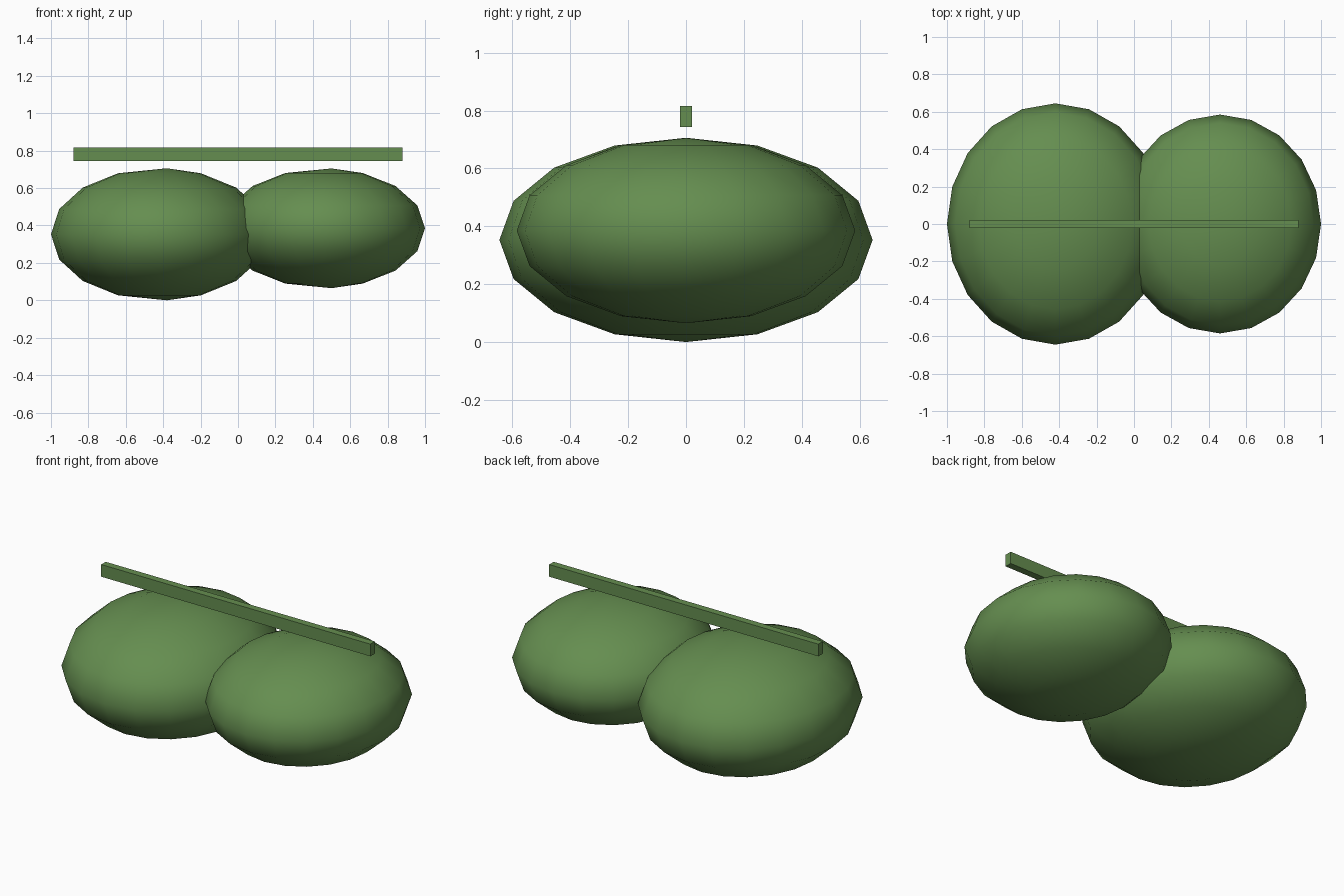
import bpy

if "Cube" in bpy.data.objects:
    bpy.data.objects.remove(bpy.data.objects["Cube"])


def green(name, color):
    m = bpy.data.materials.new(name)
    m.diffuse_color = color
    m.use_nodes = True
    m.node_tree.nodes["Principled BSDF"].inputs["Base Color"].default_value = m.diffuse_color
    return m


leaf = green("leaf_green", (0.13, 0.27, 0.08, 1))


def bush(name, center, radii, tip_shift):
    # flattened smooth ball with its crown nudged sideways
    bpy.ops.mesh.primitive_uv_sphere_add(segments=20, ring_count=8, radius=1)
    ob = bpy.context.object
    ob.name = name
    for v in ob.data.vertices:
        pole = abs(v.co.z) > 0.99
        v.co = [c + r * k for c, r, k in zip(center, radii, v.co)]
        if pole:
            v.co.x += tip_shift
    bpy.ops.object.shade_smooth()
    ob.data.materials.append(leaf)
    return ob


# Two overlapping bushes
bush("large_bush", (-0.42, 0, 0.353), (0.58, 0.645, 0.353), 0.04)
bush("small_bush", (0.46, 0, 0.385), (0.54, 0.585, 0.32), 0.04)

# Thin rail floating above them
bpy.ops.mesh.primitive_cube_add(size=1, location=(0, 0, 0.78))
rail = bpy.context.object
rail.name = "top_rail"
rail.scale = (1.76, 0.042, 0.072)
bpy.ops.object.transform_apply(location=False, rotation=False, scale=True)
rail.data.materials.append(leaf)
